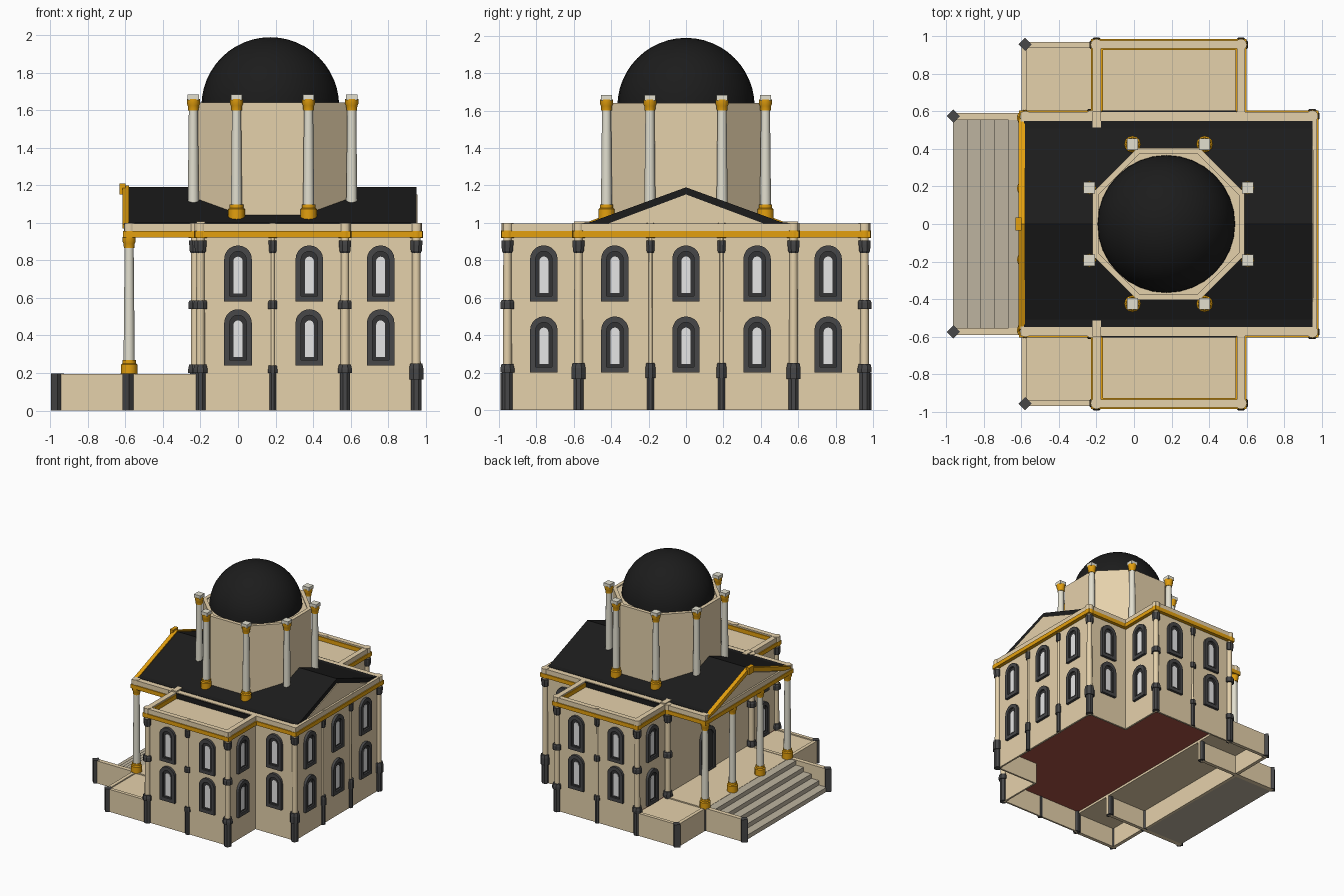
import bpy, bmesh, math
from mathutils import Matrix, Vector

if "Cube" in bpy.data.objects:
    bpy.data.objects.remove(bpy.data.objects["Cube"])


def material(name, r, g, b):
    m = bpy.data.materials.new(name)
    lin = [((c / 255 + 0.055) / 1.055) ** 2.4 if c > 10 else c / 3294 for c in (r, g, b)]
    m.diffuse_color = (*lin, 1)
    m.use_nodes = True
    m.node_tree.nodes["Principled BSDF"].inputs["Base Color"].default_value = m.diffuse_color
    return m


STONE = material("sandstone", 229, 209, 171)
GOLD = material("gold", 228, 160, 14)
ROOF = material("black_roof", 28, 28, 28)
GREY = material("dark_grey", 71, 71, 72)
DARK = material("window_recess", 52, 52, 53)
GLASS = material("pale_glass", 230, 230, 230)
MARBLE = material("marble", 226, 223, 207)
STEP = material("stair_stone", 190, 180, 160)
RED = material("red_floor", 170, 84, 70)


def finish(name, bm, mat, smooth=False):
    bmesh.ops.recalc_face_normals(bm, faces=bm.faces)
    me = bpy.data.meshes.new(name)
    bm.to_mesh(me)
    bm.free()
    me.materials.append(mat)
    if smooth:
        for p in me.polygons:
            p.use_smooth = True
        me.set_sharp_from_angle(angle=math.radians(35))
    ob = bpy.data.objects.new(name, me)
    bpy.context.collection.objects.link(ob)


def box(name, x0, x1, y0, y1, z0, z1, mat):
    bm = bmesh.new()
    bmesh.ops.create_cube(bm, size=1)
    for v in bm.verts:
        v.co = Vector(((x0 + x1) / 2 + v.co.x * (x1 - x0),
                       (y0 + y1) / 2 + v.co.y * (y1 - y0),
                       (z0 + z1) / 2 + v.co.z * (z1 - z0)))
    finish(name, bm, mat)


def prism(name, pts, d0, d1, mat, axis="z"):
    """Extrude a flat outline along z (points x,y) or along x (points y,z)."""
    place = (lambda p, d: (p[0], p[1], d)) if axis == "z" else (lambda p, d: (d, p[0], p[1]))
    bm = bmesh.new()
    a = [bm.verts.new(place(p, d0)) for p in pts]
    b = [bm.verts.new(place(p, d1)) for p in pts]
    bm.faces.new(a)
    bm.faces.new(b)
    for i in range(len(pts)):
        j = (i + 1) % len(pts)
        bm.faces.new((a[i], a[j], b[j], b[i]))
    finish(name, bm, mat)


def lathe(name, profile, x, y, mat, segs=12, phase=0.0, smooth=True):
    """Turn (radius, z) points round a vertical axis; ends are capped."""
    bm = bmesh.new()
    rings = []
    for r, z in profile:
        if r == 0:
            rings.append([bm.verts.new((x, y, z))] * segs)
        else:
            rings.append([bm.verts.new((x + r * math.cos(phase + 2 * math.pi * i / segs),
                                        y + r * math.sin(phase + 2 * math.pi * i / segs), z))
                          for i in range(segs)])
    for a, b in zip(rings, rings[1:]):
        for i in range(segs):
            j = (i + 1) % segs
            bm.faces.new(list(dict.fromkeys((a[i], a[j], b[j], b[i]))))
    for ring, (r, z) in ((rings[0], profile[0]), (rings[-1], profile[-1])):
        if r:
            bm.faces.new(ring)
    finish(name, bm, mat, smooth)


def arch(w, z0, z1, n=10):
    r = w / 2
    return [(-r, z0), (r, z0)] + [(r * math.cos(math.pi * i / n), z1 - r + r * math.sin(math.pi * i / n))
                                  for i in range(n + 1)]


def arch_plate(name, x, y, angle, outer, depth, mat, inner=None):
    """Arched plate (or ring) standing out from a wall that faces the given angle."""
    bm = bmesh.new()
    frame = Matrix.Translation((x, y, 0)) @ Matrix.Rotation(angle, 4, "Z")
    loop = lambda pts, d: [bm.verts.new(frame @ Vector((d, u, z))) for u, z in pts]
    loops = [loop(outer, -0.005), loop(outer, depth)]
    if inner:
        loops += [loop(inner, depth), loop(inner, -0.005), loops[0]]
    else:
        bm.faces.new(loops[0])
        bm.faces.new(loops[1])
    for a, b in zip(loops, loops[1:]):
        for i in range(len(a)):
            j = (i + 1) % len(a)
            bm.faces.new((a[i], a[j], b[j], b[i]))
    finish(name, bm, mat)


def window(x, y, angle, z):
    arch_plate("window_frame", x, y, angle, arch(.147, z, z + .3), .022, GREY,
               arch(.088, z + .03, z + .268))
    arch_plate("window_recess", x, y, angle, arch(.09, z + .028, z + .27), .007, DARK)
    arch_plate("window_glass", x, y, angle, arch(.048, z + .045, z + .24), .0095, GLASS)


def mirror_y(pts):
    return pts + [(x, -y) for x, y in reversed(pts)]


# Walls on a cross-shaped plan, hollow plinth open to the porch, red floor seen from below
plan = mirror_y([(-.2, -.955), (.57, -.955), (.57, -.575), (.95, -.575)])
inside = mirror_y([(-.2, -.94), (.555, -.94), (.555, -.56), (.935, -.56)])
prism("walls", plan, .19, .95, STONE)
prism("plinth", plan + inside[::-1], 0, .19, STONE)
prism("underside", inside, .184, .19, RED)

# Windows and the porch door
for s in (-1, 1):
    side = s * math.pi / 2
    for x, y in ((0, .955), (.38, .955), (.76, .575)):
        window(x, s * y, side, .24)
        window(x, s * y, side, .58)
    for z in (.2, .58):
        window(.57, s * .76, 0, z)
        window(.95, s * .38, 0, z)
        window(-.2, s * .76, math.pi, z)
for z in (.2, .58):
    window(.95, 0, 0, z)
arch_plate("door_frame", -.2, 0, math.pi, arch(.2, .19, .58), .02, GREY, arch(.14, .2, .55))
arch_plate("door_leaf", -.2, 0, math.pi, arch(.142, .19, .552), .008, DARK)


# Engaged wall columns with dark base, middle ring and capital
def wall_column(x, y, r, b0, b1, ring, shaft=.8):
    def block(name, profile):
        lathe(name, [(r * k, z) for k, z in profile], x, y, GREY, 8, math.pi / 8, False)
    lathe("wall_shaft", [(r * shaft, .15), (r * shaft * .9, .93)], x, y, STONE)
    block("wall_post", [(1, 0), (1, b0)])
    block("wall_base", [(1.35, b0), (1.35, b1 - .025), (1.15, b1)])
    if ring:
        block("wall_ring", [(1.3, .54), (1.3, .575), (1.1, .587)])
    block("wall_capital", [(.85, .84), (1.05, .85), (1.15, .885), (1.15, .905)])
    lathe("cornice_break_gold", [(r * 1.15, .92), (r * 1.15, .958)], x, y, GOLD)
    lathe("cornice_break_stone", [(r * 1.05, .958), (r * 1.05, 1.0)], x, y, STONE)


for s in (-1, 1):
    for x, y in ((-.2, .955), (.57, .955), (-.228, .575)):
        wall_column(x, s * y, .03, .2, .245, True)
    wall_column(.185, s * .955, .02, .2, .24, True, .5)
    wall_column(.95, s * .575, .03, .165, .25, False)
    wall_column(.95, s * .19, .021, .17, .25, False, .5)

# Main entablature over hall and porch
box("main_gold_band", -.612, .982, -.604, .604, .922, .956, GOLD)
box("main_cornice", -.606, .974, -.596, .596, .956, .997, STONE)

# Wing parapets around sunken flat roofs
for s in (-1, 1):
    def ybox(name, x0, x1, y0, y1, z0, z1, mat):
        box(name, x0, x1, min(s * y0, s * y1), max(s * y0, s * y1), z0, z1, mat)
    for n, e, z0, z1, m in (("wing_gold_band", .008, .922, .956, GOLD), ("wing_cornice", 0, .956, .997, STONE)):
        ybox(n + "_front", -.22 - e, .592 + e, .935, .978 + e, z0, z1, m)
        ybox(n + "_left", -.22 - e, -.175, .59, .936, z0, z1, m)
        ybox(n + "_right", .548, .592 + e, .59, .936, z0, z1, m)
    ybox("recess_gold_left", -.176, -.166, .6, .936, .945, .985, GOLD)
    ybox("recess_gold_right", .54, .549, .6, .936, .945, .985, GOLD)
    ybox("recess_gold_front", -.176, .549, .927, .936, .945, .985, GOLD)
    ybox("recess_dark_wall", -.174, .547, .595, .606, .945, .992, ROOF)
    ybox("cornice_return", -.22, -.175, .515, .6, .96, 1.008, STONE)
    lathe("cornice_corner", [(.03, .956), (.03, 1.0)], -.578, s * .572, STONE)

# Gabled roof, gable panels and gilded front pediment
prism("roof", [(-.55, .98), (.55, .98), (.55, 1.0), (.51, 1.004), (0, 1.19), (-.51, 1.004), (-.55, 1.0)],
      -.585, .95, ROOF, "x")
for x in (-.592, .949):
    prism("gable_panel", [(-.42, .995), (.42, .995), (0, 1.152)], x, x + .008, STONE, "x")
prism("pediment_gold", [(-.57, .97), (-.56, .992), (0, 1.2), (.56, .992), (.57, .97), (.46, .992), (0, 1.16),
                        (-.46, .992)], -.615, -.58, GOLD, "x")
box("pediment_keystone", -.632, -.6, -.035, .035, 1.15, 1.21, GOLD)


# Free-standing columns
def column(x, y, z0, z1, abacus):
    lathe("column_base", [(.044, z0), (.044, z0 + .055), (.036, z0 + .062), (.036, z0 + .08)], x, y, GOLD)
    lathe("column_shaft", [(.03, z0 + .05), (.024, z1 - .05)], x, y, MARBLE)
    lathe("column_capital", [(.028, z1 - .06), (.03, z1 - .035), (.035, z1 - .025), (.035, z1)], x, y, GOLD)
    if abacus:
        box("column_abacus", x - .03, x + .03, y - .03, y + .03, z1 - .005, z1 + .025, MARBLE)


for y in (-.565, -.19, .19, .565):
    column(-.58, y, .19, .925, False)

# Octagonal drum, its columns and the dome
CX = .184
lathe("drum", [(.438, .99), (.438, 1.64), (.405, 1.64), (.405, 1.632), (0, 1.632)],
      CX, 0, STONE, 8, math.pi / 8, False)
for sx in (-1, 1):
    for sy in (-1, 1):
        column(CX + sx * .422, sy * .193, 1.018, 1.66, True)
        column(CX + sx * .192, sy * .425, 1.018, 1.66, True)
lathe("dome", [(.367 * math.cos(math.pi / 24 * i), 1.622 + .367 * math.sin(math.pi / 24 * i)) for i in range(12)]
      + [(0, 1.989)], .172, 0, ROOF, 32)

# Porch floor and side terraces, hollow underneath
box("porch_floor", -.6, -.2, -.56, .56, .165, .192, STONE)
box("porch_front_wall", -.605, -.58, -.56, .56, 0, .165, STONE)
for s in (-1, 1):
    ybox("terrace_floor", -.58, -.2, .58, .94, .165, .185, STONE)
    ybox("terrace_outer_wall", -.6, -.2, .94, .97, 0, .195, STONE)
    ybox("terrace_front_wall", -.6, -.57, .58, .94, 0, .195, STONE)
    ybox("terrace_inner_wall", -.6, -.2, .56, .59, 0, .195, STONE)
    ybox("stair_wall", -.97, -.6, .555, .592, 0, .195, STONE)
    for x, y in ((-.58, .957), (-.962, .575), (-.59, .575)):
        lathe("terrace_post", [(.035, 0), (.035, .198)], x, s * y, GREY, 4, 0, False)

# Front stairs
for i in range(5):
    box("stair_step", -.965 + i * .074, -.6, -.557, .557, 0.001 * i, .038 * (i + 1), STEP)
